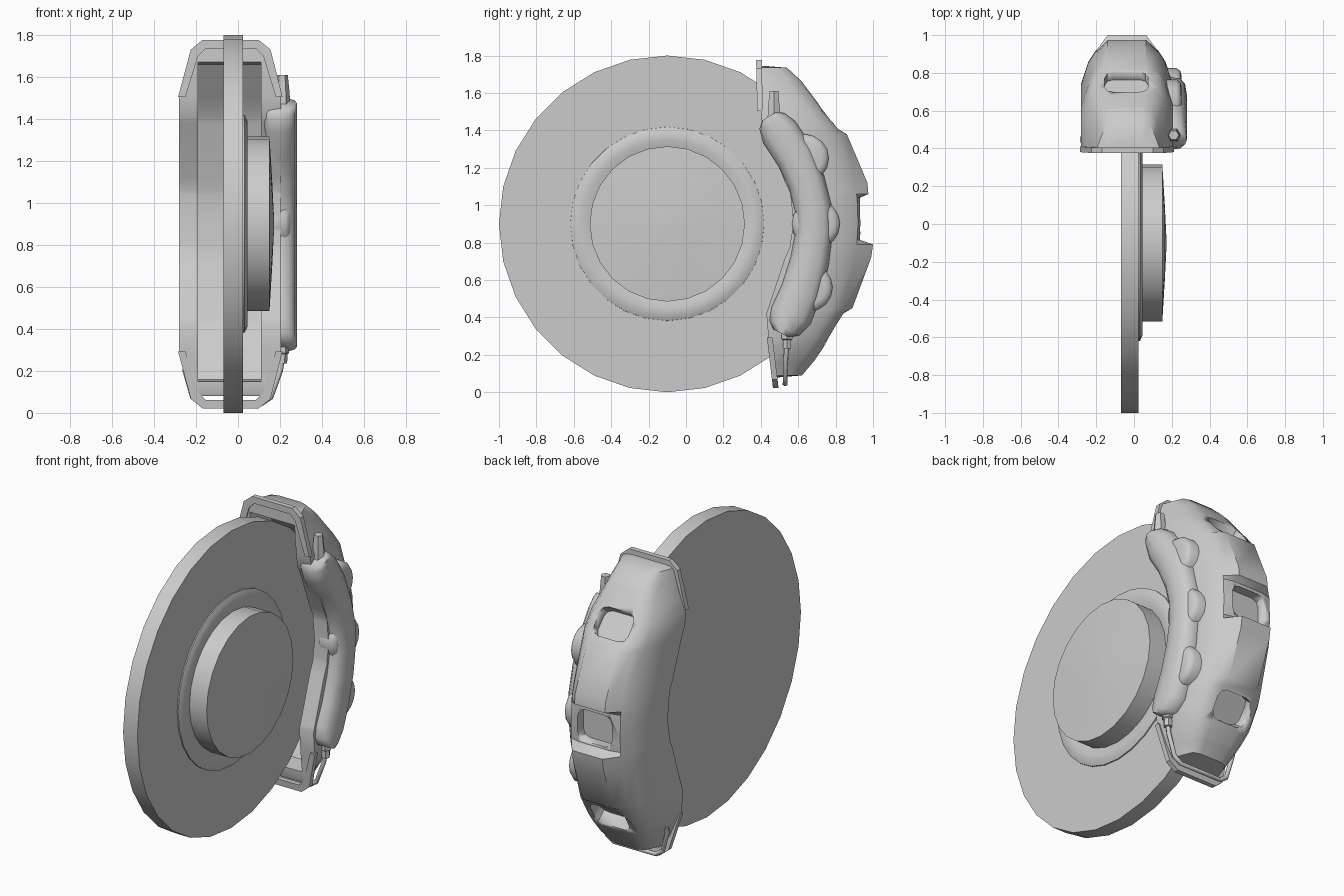
import bpy, bmesh, math
from mathutils import Vector, Matrix

if "Cube" in bpy.data.objects:
    bpy.data.objects.remove(bpy.data.objects["Cube"])

CY, CZ = -0.1, 0.9  # axle position


def finish(name, bm, angle=35):
    bmesh.ops.remove_doubles(bm, verts=bm.verts, dist=0.0005)
    bmesh.ops.recalc_face_normals(bm, faces=bm.faces)
    me = bpy.data.meshes.new(name)
    bm.to_mesh(me)
    bm.free()
    me.shade_smooth()
    me.set_sharp_from_angle(angle=math.radians(angle))
    ob = bpy.data.objects.new(name, me)
    bpy.context.collection.objects.link(ob)
    return ob


def loft(name, rings, angle=35):
    """Skin closed rings of equal length and cap both ends."""
    bm = bmesh.new()
    vs = [[bm.verts.new(p) for p in ring] for ring in rings]
    n = len(vs[0])
    for a, b in zip(vs, vs[1:]):
        for i in range(n):
            j = (i + 1) % n
            bm.faces.new((a[i], a[j], b[j], b[i]))
    for end in (vs[0], vs[-1]):
        bm.faces.new(end)
    return finish(name, bm, angle)


def lathe(name, profile, n, y=CY, z=CZ, angle=35):
    """Turn (x, radius) points around an axis along x."""
    return loft(name, [[(x, y + r * math.sin(2 * math.pi * i / n), z + r * math.cos(2 * math.pi * i / n))
                        for i in range(n)] for x, r in profile], angle)


def pipe(name, pts, radius):
    cu = bpy.data.curves.new(name, 'CURVE')
    cu.dimensions = '3D'
    cu.bevel_depth = radius
    cu.bevel_resolution = 1
    cu.use_fill_caps = True
    sp = cu.splines.new('POLY')
    sp.points.add(len(pts) - 1)
    for p, c in zip(sp.points, pts):
        p.co = (*c, 1)
    ob = bpy.data.objects.new(name, cu)
    bpy.context.collection.objects.link(ob)


# Disc, raised ring and domed hub
lathe("disc", [(-.07, .9), (.025, .9)], 28)
lathe("hub_ring", [(0, .52), (.032, .518), (.045, .49), (.045, .45), (.034, .41), (0, .40)], 28, angle=50)
lathe("hub", [(.0, .415), (.15, .415), (.163, .2), (.172, .02)], 24)

# Caliper body: horizontal U sections (z, front y, outer y, hump height, left x, right x)
rows = [(1.745, .385, .42, 0, -.17, .11), (1.735, .385, .54, 0, -.20, .14),
        (1.67, .385, .61, 0, -.22, .155), (1.66, .385, .62, 0, -.222, .157),
        (1.58, .39, .68, 0, -.25, .18), (1.50, .40, .74, 0, -.28, .205),
        (1.41, .41, .81, 0, -.28, .205), (1.38, .43, .82, .04, -.28, .205),
        (1.12, .53, .91, .06, -.28, .205), (1.06, .56, .925, .05, -.28, .205),
        (1.04, .56, .93, 0, -.28, .205), (.90, .575, .935, 0, -.28, .205),
        (.815, .56, .93, 0, -.28, .205), (.79, .56, .93, .07, -.28, .205),
        (.72, .53, .92, .07, -.28, .205), (.45, .44, .85, .04, -.28, .205),
        (.42, .43, .84, 0, -.28, .205), (.30, .44, .77, 0, -.28, .205),
        (.24, .445, .735, 0, -.26, .19), (.16, .455, .68, 0, -.23, .165),
        (.15, .455, .67, 0, -.225, .16), (.09, .46, .62, 0, -.20, .14), (.08, .465, .5, 0, -.18, .11)]
sections = []
for z, f, g, h, xl, xr in rows:
    cx, hw = (xl + xr) / 2, (xr - xl) / 2
    half = [(1, max(f + .005, g - .19)), (.84, max(f + .01, g - .075)),
            (.68, max(f + .015, g - .015)), (.42, g + h)]
    outer = [(cx - k * hw, y) for k, y in half] + [(cx + k * hw, y) for k, y in reversed(half)]
    deep = max(f, g - .11) if .155 < z < 1.665 else f
    ixl, ixr = max(xl + .03, -.19), min(xr - .03, .11)
    inner = [(ixr, f), (ixr, deep), (ixl, deep), (ixl, f)]
    sections.append([(x, y, z) for x, y in [(xl, f)] + outer + [(xr, f)] + inner])
body = loft("caliper_body", sections, 40)

# Recessed windows in the caliper back (y, z, slope in degrees, height)
for i, (y, z, tilt, hgt) in enumerate([(.755, 1.49, 42, .17), (.94, .925, 0, .19), (.79, .33, -38, .17)]):
    bm = bmesh.new()
    m = Matrix.Translation((-.04, y, z)) @ Matrix.Rotation(math.radians(tilt), 4, 'X')
    bmesh.ops.create_cube(bm, size=1, matrix=m @ Matrix.Diagonal((.23, .13, hgt, 1)))
    out = m.to_3x3() @ Vector((0, 1, 0))
    edges = [e for e in bm.edges if abs((e.verts[0].co - e.verts[1].co).normalized().dot(out)) > .9]
    bmesh.ops.bevel(bm, geom=edges, offset=.045, segments=2, affect='EDGES', profile=.5)
    cutter = finish("window_cutter_%d" % i, bm)
    cutter.hide_render = True
    cutter.hide_viewport = True
    mod = body.modifiers.new("window", 'BOOLEAN')
    mod.operation = 'DIFFERENCE'
    mod.solver = 'EXACT'
    mod.object = cutter

# Flanges: thin U-shaped rims at both ends of the caliper
rim = [(-.285, .27), (-.225, .045), (-.17, 0), (.10, 0), (.155, .045), (.212, .27)]
rim_in = [(-.25, .27), (-.19, .075), (-.155, .04), (.085, .04), (.12, .075), (.18, .27)]
for name, z0, s, y0, lean in (("top_flange", 1.775, -1, .375, .02), ("bottom_flange", .022, 1, .465, -.12)):
    loft(name, [[(a[0], y0 + lean * a[1], z0 + s * a[1]), (b[0], y0 + lean * b[1], z0 + s * b[1]),
                 (b[0], y0 + .03 + lean * b[1], z0 + s * b[1]), (a[0], y0 + .03 + lean * a[1], z0 + s * a[1])]
                for a, b in zip(rim, rim_in)])

# Curved fluid housing on the outer side (y, z, in-plane radius)
spine = [(.445, 1.475, .045), (.46, 1.45, .08), (.50, 1.39, .105), (.585, 1.26, .105), (.645, 1.12, .10),
         (.68, .98, .10), (.683, .85, .10), (.66, .70, .105), (.615, .54, .11), (.56, .41, .115),
         (.525, .345, .09), (.51, .315, .05)]
rings = []
for i, (y, z, r) in enumerate(spine):
    a, b = spine[max(i - 1, 0)], spine[min(i + 1, len(spine) - 1)]
    t = Vector((b[0] - a[0], b[1] - a[1])).normalized()
    ring = []
    for k in range(12):
        c, s = math.cos(k * math.pi / 6), math.sin(k * math.pi / 6)
        w = r * math.copysign(abs(s) ** .8, s)
        ring.append((.195 + .085 * math.copysign(abs(c) ** .8, c), y - t.y * w, z + t.x * w))
    rings.append(ring)
loft("fluid_housing", rings, 60)

# Piston bosses behind the housing
for i, (y, z) in enumerate([(.635, 1.25), (.695, .90), (.655, .56)]):
    lathe("piston_boss_%d" % (i + 1), [(.15, .13), (.225, .13), (.245, .115), (.252, .09)], 16, y, z, 50)


# Bleed nipple and pipe fitting: tapered hexagons
def nipple(name, y, levels):
    loft(name, [[(.21 + r * math.cos(k * math.pi / 3), y + r * math.sin(k * math.pi / 3), z)
                 for k in range(6)] for z, r in levels])


nipple("bleed_nipple", .47, [(1.44, .04), (1.52, .036), (1.61, .027)])
nipple("pipe_fitting", .54, [(.36, .034), (.285, .034), (.28, .026), (.235, .024)])

# Brake pipe crossing under the caliper
pipe("brake_pipe", [(.21, .54, .26), (.20, .535, .20), (.155, .53, .075), (.11, .53, .045), (-.17, .53, .045),
                    (-.215, .53, .075), (-.25, .535, .20), (-.25, .56, .27)], .014)
